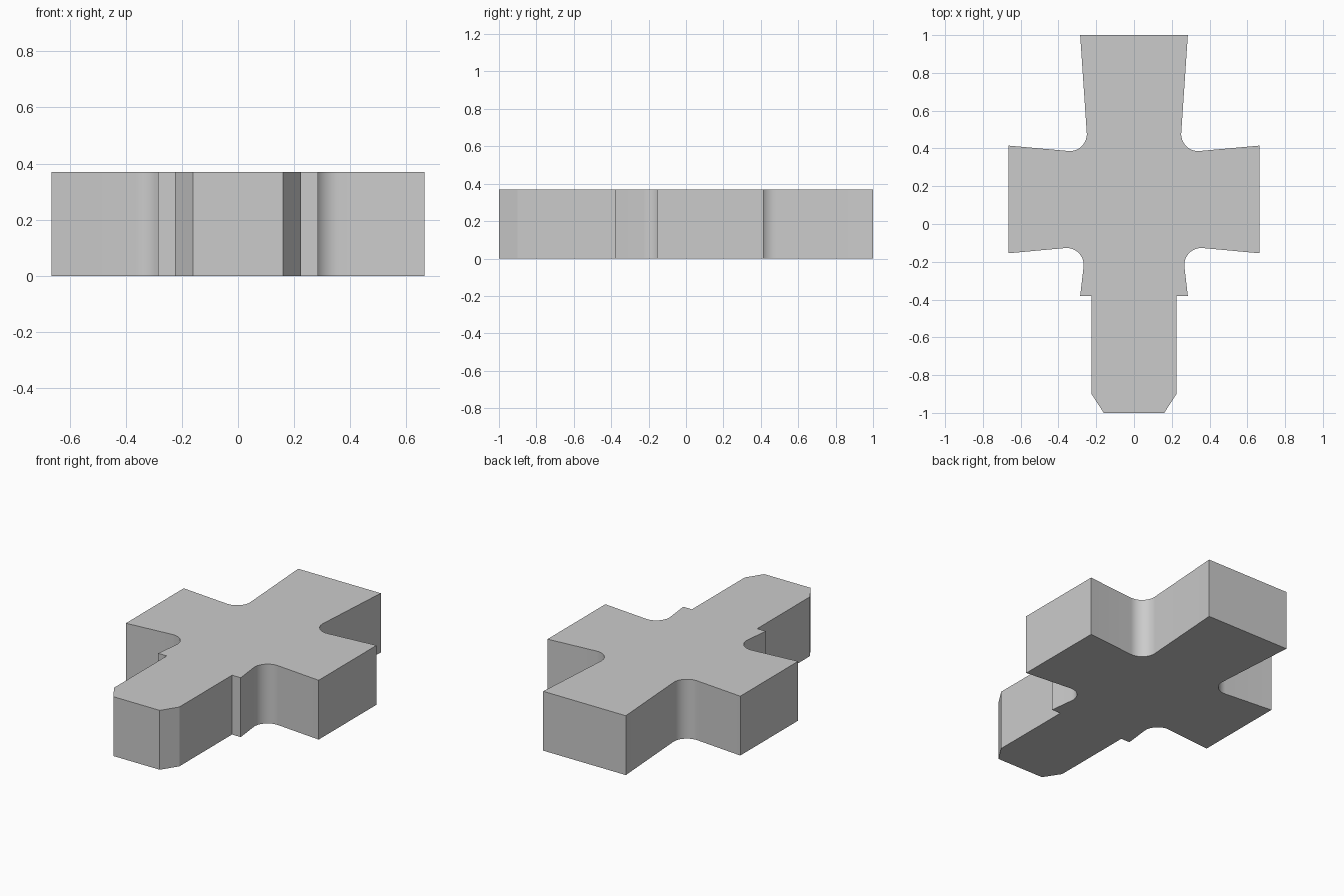
import bpy
import bmesh
import math
from mathutils import Vector

if "Cube" in bpy.data.objects:
    bpy.data.objects.remove(bpy.data.objects["Cube"])

HEIGHT = 0.37
FILLET = 0.09


def fillet(before, corner, after, radius, steps=12):
    """Points of an arc that rounds a corner between two straight edges."""
    a = (Vector(before) - Vector(corner)).normalized()
    b = (Vector(after) - Vector(corner)).normalized()
    half = a.angle(b) / 2
    centre = Vector(corner) + (a + b).normalized() * radius / math.sin(half)
    start = Vector(corner) + a * radius / math.tan(half) - centre
    end = Vector(corner) + b * radius / math.tan(half) - centre
    sweep = start.angle(end)
    return [centre + (start * math.sin(sweep * (1 - i / steps))
                      + end * math.sin(sweep * i / steps)) / math.sin(sweep)
            for i in range(steps + 1)]


# Left half of the outline, from the nose to the flared tail
nose = [(0.16, -1), (0.225, -0.9), (0.225, -0.38)]
shoulder = (0.285, -0.38)
front_corner = (0.254, -0.117)
arm_front, arm_back = (0.665, -0.155), (0.665, 0.415)
back_corner = (0.243, 0.377)
tail = (0.285, 1)

half = [Vector(p) for p in nose + [shoulder]]
half += fillet(shoulder, front_corner, arm_front, FILLET)
half += [Vector(arm_front), Vector(arm_back)]
half += fillet(arm_back, back_corner, tail, FILLET)
half.append(Vector(tail))
outline = half + [Vector((-p.x, p.y)) for p in reversed(half)]

# Extrude the outline into a solid block
bm = bmesh.new()
base = bm.faces.new([bm.verts.new((p.x, p.y, 0)) for p in outline])
raised = bmesh.ops.extrude_face_region(bm, geom=[base], use_keep_orig=True)
top = [v for v in raised["geom"] if isinstance(v, bmesh.types.BMVert)]
bmesh.ops.translate(bm, verts=top, vec=(0, 0, HEIGHT))
bmesh.ops.recalc_face_normals(bm, faces=bm.faces)
mesh = bpy.data.meshes.new("cross_block")
bm.to_mesh(mesh)
bm.free()

block = bpy.data.objects.new("cross_block", mesh)
bpy.context.collection.objects.link(block)

# Plain grey material
grey = bpy.data.materials.new("light_grey")
grey.use_nodes = True
colour = (0.6, 0.6, 0.6, 1)
grey.diffuse_color = colour
grey.node_tree.nodes["Principled BSDF"].inputs["Base Color"].default_value = colour
mesh.materials.append(grey)

# Smooth fillets, sharp edges elsewhere
bpy.ops.object.select_all(action="DESELECT")
block.select_set(True)
bpy.context.view_layer.objects.active = block
bpy.ops.object.shade_smooth_by_angle(angle=math.radians(25))
